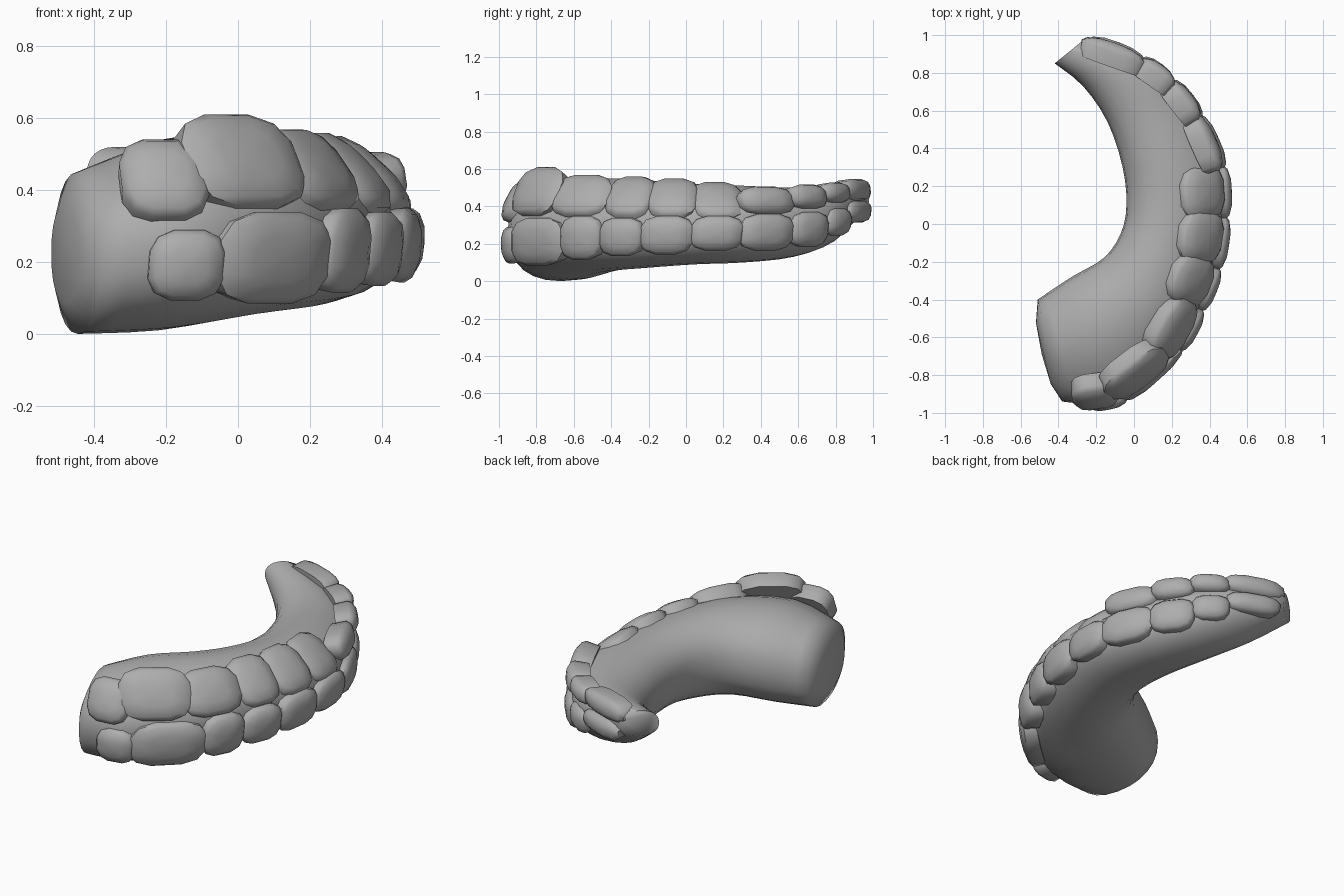
import bpy, bmesh, math
from mathutils import Vector

if "Cube" in bpy.data.objects:
    bpy.data.objects.remove(bpy.data.objects["Cube"])

grey = bpy.data.materials.new("dark_grey")
grey.diffuse_color = (0.42, 0.42, 0.42, 1)
grey.use_nodes = True
grey.node_tree.nodes["Principled BSDF"].inputs["Base Color"].default_value = grey.diffuse_color


def finish(name, bm, angle):
    bmesh.ops.recalc_face_normals(bm, faces=bm.faces)
    mesh = bpy.data.meshes.new(name)
    bm.to_mesh(mesh)
    bm.free()
    mesh.materials.append(grey)
    ob = bpy.data.objects.new(name, mesh)
    bpy.context.collection.objects.link(ob)
    bpy.ops.object.select_all(action='DESELECT')
    ob.select_set(True)
    bpy.context.view_layer.objects.active = ob
    bpy.ops.object.shade_smooth_by_angle(angle=math.radians(angle))
    return ob


def spow(v, p):
    return math.copysign(abs(v) ** p, v)


def catmull(rows, steps):
    out = []
    for i in range(len(rows) - 1):
        a, b, c, d = (rows[max(0, min(len(rows) - 1, i + k))] for k in (-1, 0, 1, 2))
        for s in range(steps):
            t = s / steps
            out.append([0.5 * (2 * q + (r - p) * t + (2 * p - 5 * q + 4 * r - w) * t * t
                               + (3 * q - p - 3 * r + w) * t ** 3)
                        for p, q, r, w in zip(a, b, c, d)])
    return out + [list(rows[-1])]


# Curved body: inner x, y, outer x, y, bottom z, top z
sections = [
    (-0.51, -0.40, -0.38, -0.94, 0.00, 0.45),
    (-0.33, -0.28, -0.11, -0.94, 0.01, 0.53),
    (-0.16, -0.18, 0.18, -0.72, 0.05, 0.55),
    (-0.07, -0.05, 0.36, -0.40, 0.07, 0.54),
    (-0.04, 0.10, 0.46, 0.00, 0.09, 0.52),
    (-0.06, 0.30, 0.45, 0.32, 0.10, 0.51),
    (-0.14, 0.54, 0.32, 0.61, 0.13, 0.50),
    (-0.27, 0.73, 0.12, 0.83, 0.21, 0.51),
    (-0.42, 0.85, -0.26, 0.98, 0.37, 0.52),
]
bm = bmesh.new()
rings, N = [], 24
for ix, iy, ox, oy, lo, hi in catmull(sections, 3):
    ring = []
    for k in range(N):
        a = math.tau * k / N
        u = 0.5 + 0.5 * spow(math.cos(a), 0.9)
        s = math.sin(a)
        w = 0.5 + 0.5 * spow(s, 0.85)
        z = lo + (hi - lo) * w
        if s > 0:  # slope the top down toward the outer side
            z -= 0.1 * (hi - lo) * s * max(0, u - 0.5) * 2
        ring.append(bm.verts.new((ix + (ox - ix) * u, iy + (oy - iy) * u, z)))
    rings.append(ring)
for r, s in zip(rings, rings[1:]):
    for k in range(N):
        bm.faces.new((r[k], r[(k + 1) % N], s[(k + 1) % N], s[k]))

# Bulged near end, plain far end
mid = sum((v.co for v in rings[0]), Vector()) / N
push = Vector((-0.035, -0.015, 0.0))
cap = [bm.verts.new(mid + (v.co - mid) * 0.6 + push) for v in rings[0]]
tip = bm.verts.new(mid + push * 1.25)
for k in range(N):
    j = (k + 1) % N
    bm.faces.new((cap[k], cap[j], rings[0][j], rings[0][k]))
    bm.faces.new((tip, cap[j], cap[k]))
bm.faces.new(rings[-1])
finish("curved_body", bm, 85)


def plate(name, p, q, lo, hi, tilt, thick, skew):
    """Domed rounded plate spanning outline points p to q and heights lo to hi."""
    p, q = Vector((*p, 0)), Vector((*q, 0))
    along = (q - p).normalized()
    out = Vector((along.y, -along.x, 0))
    t = math.radians(tilt)
    up = Vector((0, 0, math.cos(t))) - out * math.sin(t)
    normal = along.cross(up)
    half_h = (hi - lo) / 2 / math.cos(t)
    half_w = (q - p).length / 2 * 1.08
    centre = (p + q) / 2 - out * half_h * math.sin(t)
    centre.z = (lo + hi) / 2
    bm = bmesh.new()
    levels, n = [], 12
    # scale and height relative to the outline
    for scale, h in ((0.94, -1.9), (1.0, -0.3), (0.86, 0.15), (0.5, 0.5)):
        ring = []
        for k in range(n):
            a = math.tau * (k + .5) / n
            x, y = spow(math.cos(a), 0.7), spow(math.sin(a), 0.7)
            ring.append(bm.verts.new(centre + along * half_w * scale * (x + skew * y)
                                     + up * half_h * scale * y + normal * thick * h))
        levels.append(ring)
    for r, s in zip(levels, levels[1:]):
        for k in range(n):
            bm.faces.new((r[k], r[(k + 1) % n], s[(k + 1) % n], s[k]))
    bm.faces.new(levels[0])
    top = bm.verts.new(centre + normal * thick * 0.6)
    for k in range(n):
        bm.faces.new((levels[-1][k], levels[-1][(k + 1) % n], top))
    finish(name, bm, 50)


# Lower row of plates
edge = [(-0.24, -0.97), (-0.04, -0.93), (0.25, -0.67), (0.36, -0.46), (0.45, -0.24), (0.49, 0.03),
        (0.48, 0.30), (0.36, 0.57), (0.21, 0.76), (0.05, 0.88), (-0.23, 0.985)]
heights = [(.09, .29), (.08, .34), (.11, .35), (.13, .34), (.14, .35), (.16, .35),
           (.16, .36), (.18, .37), (.24, .39), (.31, .43)]
for i, (lo, hi) in enumerate(heights):
    plate(f"lower_plate_{i + 1}", edge[i], edge[i + 1], lo, hi, -4, 0.045, 0.05)

# Upper row of plates, leaning back over the top
edge = [(-0.31, -1.00), (-0.08, -0.97), (0.21, -0.75), (0.37, -0.46), (0.46, -0.22), (0.50, 0.04),
        (0.48, 0.31), (0.36, 0.58), (0.22, 0.76), (0.05, 0.88), (-0.26, 0.99)]
heights = [(.33, .55, 28), (.36, .62, 28), (.36, .58, 36), (.36, .57, 45), (.36, .56, 48),
           (.35, .54, 50), (.36, .51, 12), (.39, .52, 8), (.42, .53, 5), (.43, .55, 5)]
for i, (lo, hi, tilt) in enumerate(heights):
    plate(f"upper_plate_{i + 1}", edge[i], edge[i + 1], lo, hi, tilt, 0.05, -0.05)
